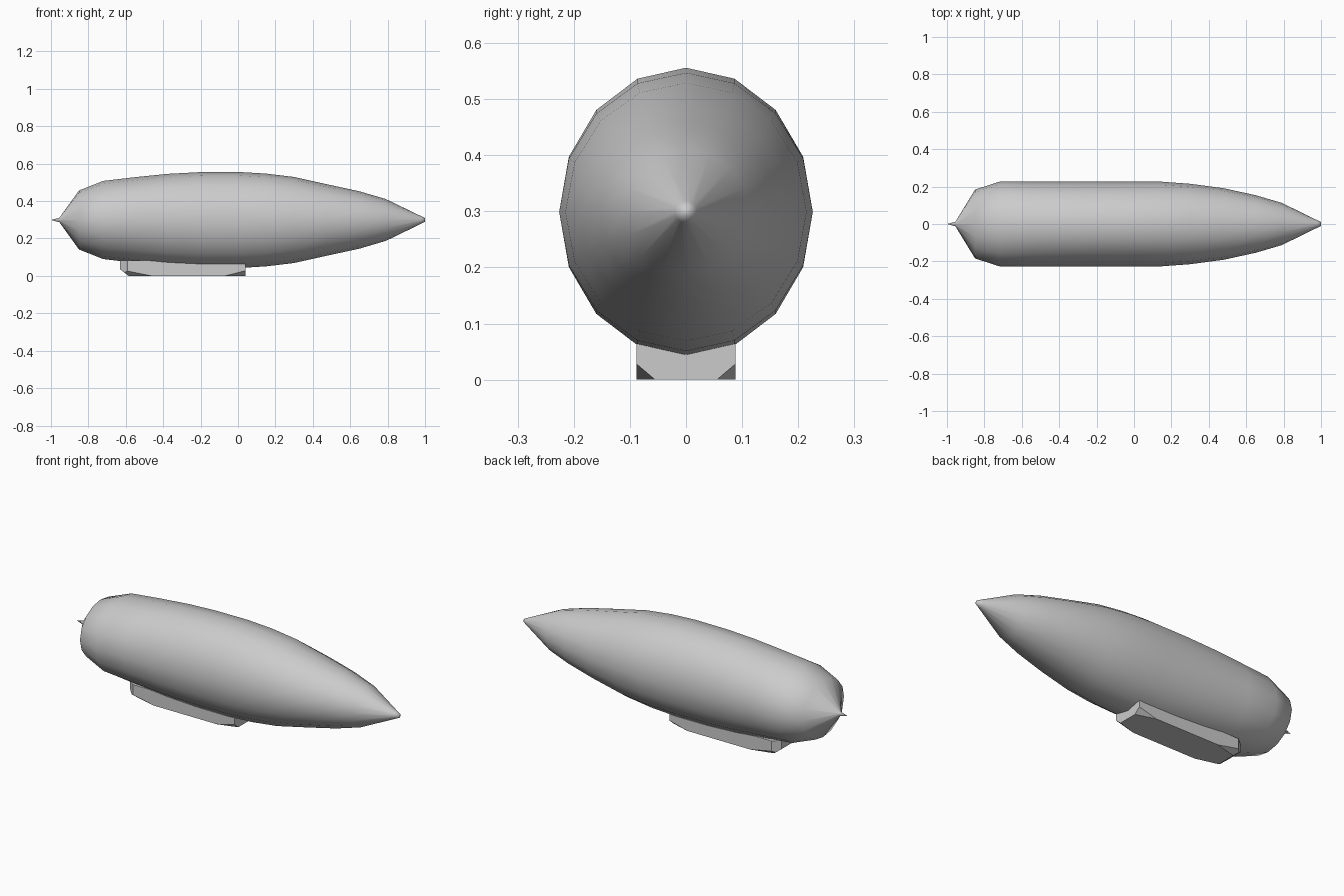
import bpy, bmesh, math
from mathutils import Vector

if "Cube" in bpy.data.objects:
    bpy.data.objects.remove(bpy.data.objects["Cube"])


def add_object(name, bm, smooth):
    bmesh.ops.recalc_face_normals(bm, faces=bm.faces)
    mesh = bpy.data.meshes.new(name)
    bm.to_mesh(mesh)
    bm.free()
    for p in mesh.polygons:
        p.use_smooth = smooth
    obj = bpy.data.objects.new(name, mesh)
    bpy.context.collection.objects.link(obj)
    return obj


def build_hull():
    # stations: x, half width, half height
    stations = [(-0.955, 0.012, 0.012), (-0.85, 0.184, 0.158),
                (-0.72, 0.226, 0.209), (-0.55, 0.226, 0.229),
                (-0.37, 0.226, 0.247), (-0.2, 0.226, 0.256),
                (0.0, 0.226, 0.257), (0.15, 0.226, 0.248),
                (0.3, 0.215, 0.230), (0.48, 0.191, 0.190),
                (0.65, 0.154, 0.153), (0.79, 0.113, 0.112),
                (0.98, 0.020, 0.020), (1.0, 0.010, 0.010)]
    n, zc = 16, 0.299
    bm = bmesh.new()
    rings = []
    for x, ry, rz in stations:
        rings.append([bm.verts.new((x, ry * math.sin(2 * math.pi * i / n),
                                    zc + rz * math.cos(2 * math.pi * i / n)))
                      for i in range(n)])
    for a, b in zip(rings, rings[1:]):
        for i in range(n):
            j = (i + 1) % n
            bm.faces.new((a[i], a[j], b[j], b[i]))
    # pointed tail spike and blunt nose cap
    tail = bm.verts.new((-1.0, 0, zc))
    for i in range(n):
        bm.faces.new((rings[0][(i + 1) % n], rings[0][i], tail))
    bm.faces.new(rings[-1])
    return add_object("hull", bm, True)


def build_gondola():
    x0, x1, w, top = -0.63, 0.04, 0.088, 0.083
    bm = bmesh.new()
    bmesh.ops.create_cube(bm, size=1)
    for v in bm.verts:
        v.co = ((x0 + x1) / 2 + v.co.x * (x1 - x0), v.co.y * 2 * w,
                (v.co.z + 0.5) * top)
    inside = Vector((-0.3, 0, 0.05))

    # slice off the corner lying outside the plane through three points
    def chamfer(a, b, c):
        a, b, c = Vector(a), Vector(b), Vector(c)
        no = (b - a).cross(c - a).normalized()
        if no.dot(inside - a) > 0:
            no = -no
        geom = bm.verts[:] + bm.edges[:] + bm.faces[:]
        bmesh.ops.bisect_plane(bm, geom=geom, dist=1e-6, plane_co=a,
                               plane_no=no, clear_outer=True)
        bmesh.ops.holes_fill(bm, edges=[e for e in bm.edges if e.is_boundary], sides=0)

    # raked stern underside
    chamfer((x0, -w, 0.035), (x0, w, 0.035), (-0.585, 0, 0))
    for s in (-1, 1):
        # bow lower corners, stern upright corners, stern lower corners
        chamfer((-0.07, s * w, 0), (x1, s * 0.055, 0), (x1, s * w, 0.028))
        chamfer((-0.59, s * w, 0), (-0.59, s * w, 0.1), (x0, s * 0.055, 0))
        chamfer((-0.46, s * w, 0), (-0.59, s * w, 0.026), (-0.585, s * 0.055, 0))
    return add_object("gondola", bm, False)


build_hull()
build_gondola()
